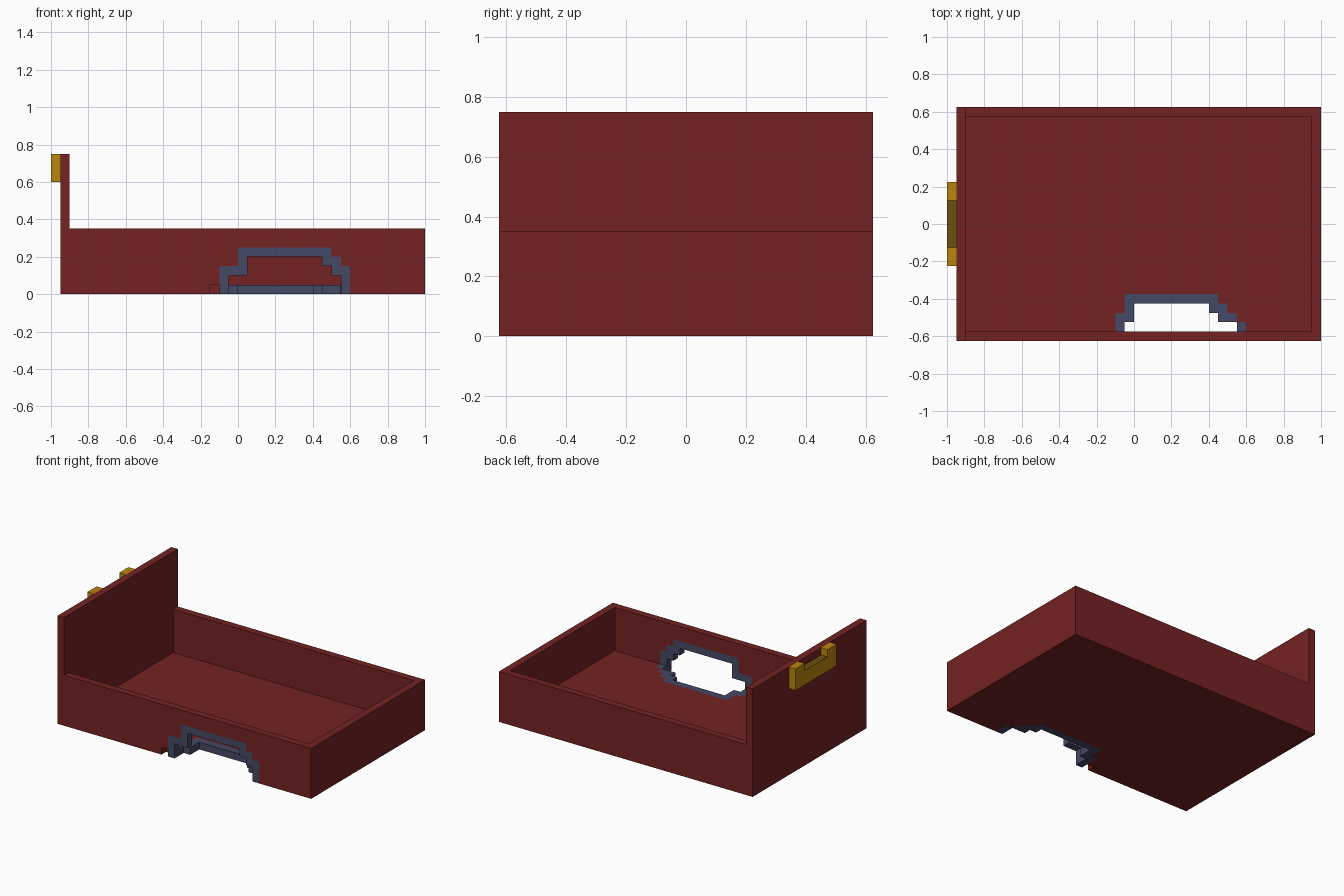
import bpy, bmesh
from mathutils import Vector

if "Cube" in bpy.data.objects:
    bpy.data.objects.remove(bpy.data.objects["Cube"])


def material(name, rgb):
    m = bpy.data.materials.new(name)
    m.diffuse_color = (*rgb, 1)
    m.use_nodes = True
    m.node_tree.nodes["Principled BSDF"].inputs["Base Color"].default_value = m.diffuse_color
    return m


RED = material("dark red", (0.174, 0.016, 0.016))
SLATE = material("slate blue", (0.056, 0.067, 0.130))
GOLD = material("gold", (0.479, 0.238, 0.004))
BROWN = material("dark gold", (0.147, 0.082, 0.005))


def prism(name, mat, points, axis, lo, hi):
    """Extrude a flat profile along axis from lo to hi."""
    place = {"x": lambda a, b: (lo, a, b),
             "y": lambda a, b: (a, lo, b),
             "z": lambda a, b: (a, b, lo)}[axis]
    bm = bmesh.new()
    face = bm.faces.new([bm.verts.new(place(a, b)) for a, b in points])
    res = bmesh.ops.extrude_face_region(bm, geom=[face], use_keep_orig=True)
    shift = Vector([hi - lo if axis == k else 0 for k in "xyz"])
    bmesh.ops.translate(bm, vec=shift, verts=[
        v for v in res["geom"] if isinstance(v, bmesh.types.BMVert)])
    bmesh.ops.recalc_face_normals(bm, faces=bm.faces)
    mesh = bpy.data.meshes.new(name)
    bm.to_mesh(mesh)
    bm.free()
    mesh.materials.append(mat)
    ob = bpy.data.objects.new(name, mesh)
    bpy.context.collection.objects.link(ob)
    return ob


def rect(a0, a1, b0, b1):
    return [(a0, b0), (a1, b0), (a1, b1), (a0, b1)]


# Stepped outlines of the opening in the front wall (x, z) and floor (x, y)
arch_out = [(-.1, 0), (-.1, .15), (0, .15), (0, .25), (.5, .25), (.5, .2),
            (.55, .2), (.55, .15), (.6, .15), (.6, 0)]
arch_in = [(.55, 0), (.55, .1), (.5, .1), (.5, .15), (.45, .15), (.45, .2),
           (.05, .2), (.05, .1), (-.05, .1), (-.05, 0)]
Y = -.575
hole_out = [(-.1, Y), (-.1, -.475), (-.05, -.475), (-.05, -.375), (.45, -.375),
            (.45, -.425), (.5, -.425), (.5, -.475), (.55, -.475),
            (.55, -.525), (.6, -.525), (.6, Y)]
hole_in = [(.55, Y), (.55, -.527), (.548, -.525), (.45, -.525), (.45, -.475),
           (.4, -.475), (.4, -.425), (0, -.425), (0, -.525), (-.05, -.525),
           (-.05, Y)]

# Tray walls; the front one has the opening and a small notch beside it
prism("front_wall", RED,
      [(-.9, 0), (-.15, 0), (-.15, .05), (-.1, .05)] + arch_out[1:]
      + [(1, 0), (1, .35), (-.9, .35)], "y", -.625, Y)
prism("back_wall", RED, rect(-.9, 1, 0, .35), "y", .575, .625)
prism("end_wall", RED, rect(-.575, .575, 0, .35), "x", .95, 1)
prism("tall_end_wall", RED, rect(-.625, .625, 0, .75), "x", -.95, -.9)

# Floor with the opening cut out of its front edge
prism("floor", RED, [(-.9, Y)] + hole_out + [(.95, Y), (.95, .575), (-.9, .575)],
      "z", 0, .05)

# Slate rims around the opening
prism("wall_opening_rim", SLATE, arch_out + arch_in, "y", -.625, Y)
prism("floor_opening_rim", SLATE, hole_out + hole_in, "z", 0, .05)

# Latch plate with a notched top; the notch floor is darker
latch = prism("latch", GOLD,
              [(-.225, .6), (.225, .6), (.225, .75), (.125, .75), (.125, .7),
               (-.125, .7), (-.125, .75), (-.225, .75)], "x", -1, -.95)
latch.data.materials.append(BROWN)
for p in latch.data.polygons:
    if p.normal.z > .9 and abs(p.center.y) < .05:
        p.material_index = 1
